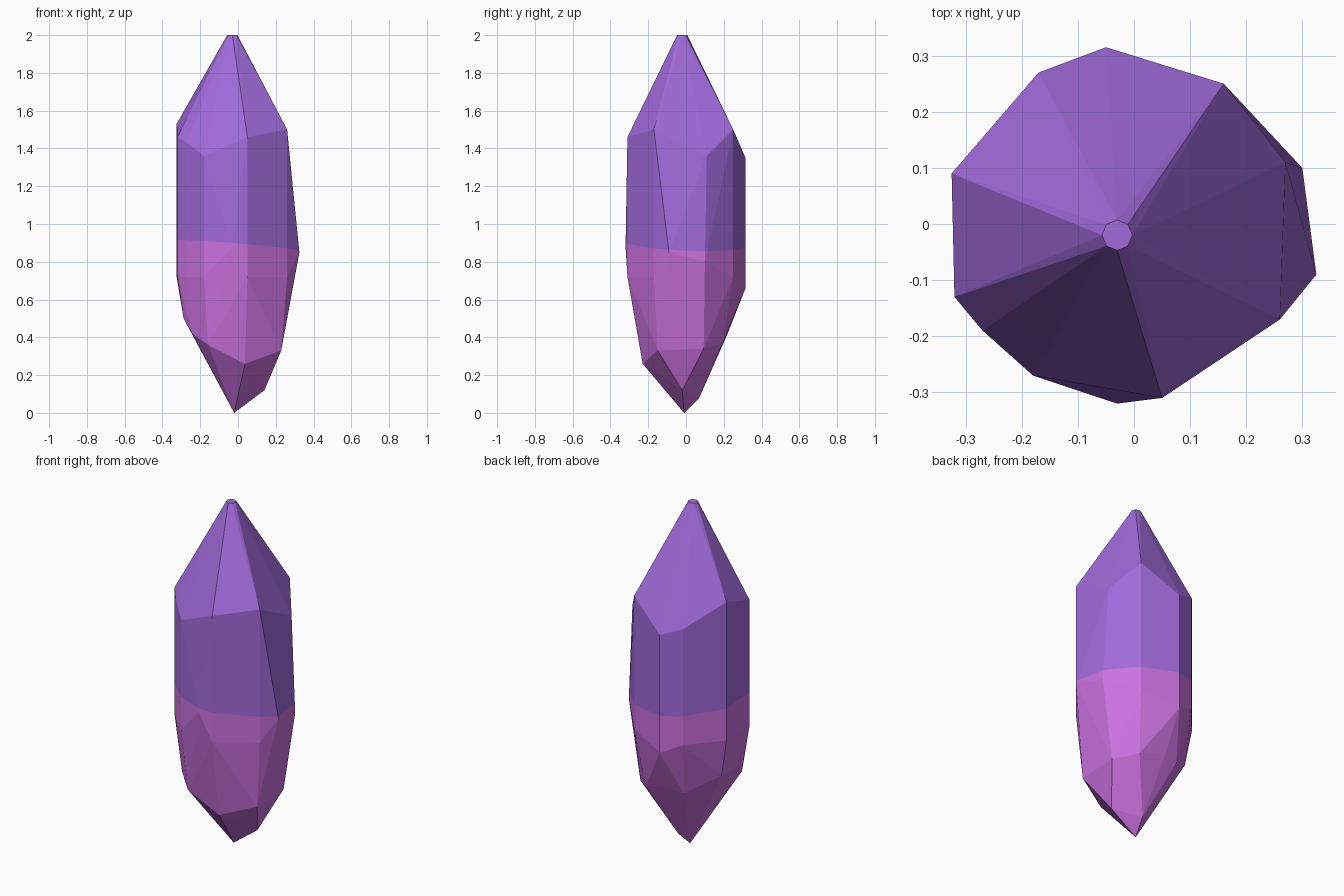
import bpy, bmesh, math
from mathutils import Vector

if "Cube" in bpy.data.objects:
    bpy.data.objects.remove(bpy.data.objects["Cube"], do_unlink=True)


def flat_colour(name, rgb):
    mat = bpy.data.materials.new(name)
    mat.use_nodes = True
    mat.diffuse_color = (*rgb, 1)
    shader = next(n for n in mat.node_tree.nodes if n.type == "BSDF_PRINCIPLED")
    shader.inputs["Base Color"].default_value = (*rgb, 1)
    return mat


# Vertical edges of the crystal: x, y, shoulder height, lower height, lower scale
EDGES = [
    (-.325, .09, 1.53, .50, .88),
    (-.32, -.13, 1.46, .50, .90),
    (-.27, -.19, 1.43, .42, .90),
    (-.18, -.27, 1.36, .36, .88),
    (.05, -.31, 1.46, .26, .74),
    (.26, -.17, 1.50, .33, .88),
    (.27, .11, 1.36, .34, .85),
    (.16, .25, 1.50, .37, .78),
    (-.05, .315, 1.35, .42, .70),
    (-.17, .27, 1.40, .40, .74),
]
WAIST = .72

# Belly corners that swell past the straight edges
BELLY = [(.325, -.09, .85), (-.03, -.32, .88), (.30, .10, .80), (-.05, .315, .66)]

# Bottom tip, slightly chipped
TIP = [(-.02, -.01, 0), (.14, -.02, .12), (.0, .07, .08)]

points = BELLY + TIP
for x, y, shoulder, low, scale in EDGES:
    points += [(x, y, shoulder), (x, y, WAIST), (x * scale, y * scale, low)]

# Small flat cap at the top
for i in range(8):
    a = math.tau * i / 8
    points.append((-.03 + .027 * math.cos(a), -.02 + .027 * math.sin(a), 2))

# Faceted crystal body
bm = bmesh.new()
for p in points:
    bm.verts.new(p)
hull = bmesh.ops.convex_hull(bm, input=bm.verts[:])
loose = [v for v in bm.verts if not v.link_faces]
bmesh.ops.delete(bm, geom=loose, context="VERTS")
bmesh.ops.dissolve_limit(bm, angle_limit=math.radians(2),
                         verts=bm.verts[:], edges=bm.edges[:])

# Cut along the tilted colour line
line_point = Vector((0, 0, .885))
line_normal = Vector((.08, .04, 1)).normalized()
bmesh.ops.bisect_plane(bm, geom=bm.verts[:] + bm.edges[:] + bm.faces[:],
                       plane_co=line_point, plane_no=line_normal)
bmesh.ops.recalc_face_normals(bm, faces=bm.faces[:])
for face in bm.faces:
    above = (face.calc_center_median() - line_point).dot(line_normal) > 0
    face.material_index = 0 if above else 1
    face.smooth = False

mesh = bpy.data.meshes.new("crystal")
bm.to_mesh(mesh)
bm.free()
mesh.materials.append(flat_colour("violet", (.36, .145, .71)))
mesh.materials.append(flat_colour("orchid pink", (.60, .165, .74)))
crystal = bpy.data.objects.new("crystal", mesh)
bpy.context.collection.objects.link(crystal)
